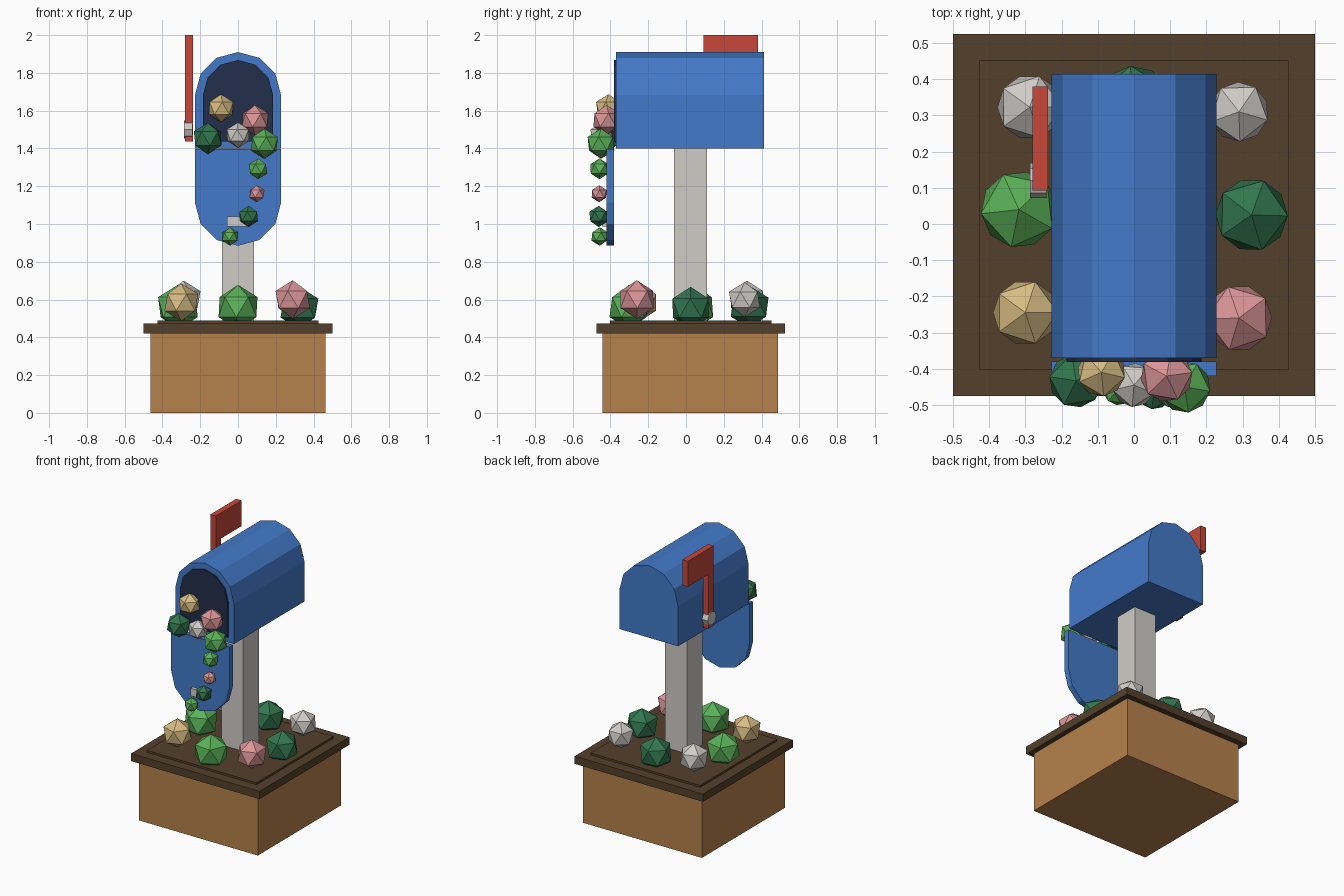
import bpy, bmesh, math, random
from mathutils import Matrix

if "Cube" in bpy.data.objects:
    bpy.data.objects.remove(bpy.data.objects["Cube"])

random.seed(4)


def lin(c):
    c /= 255
    return c / 12.92 if c <= 0.04045 else ((c + 0.055) / 1.055) ** 2.4


def material(name, r, g, b):
    m = bpy.data.materials.new(name)
    m.diffuse_color = (lin(r), lin(g), lin(b), 1)
    m.use_nodes = True
    m.node_tree.nodes["Principled BSDF"].inputs["Base Color"].default_value = m.diffuse_color
    return m


BLUE = material("blue", 68, 122, 202)
NAVY = material("navy", 34, 46, 74)
WOOD = material("wood", 182, 129, 76)
SOIL = material("dark_brown", 84, 64, 44)
PALE = material("pale_grey", 208, 204, 199)
RED = material("red", 200, 71, 58)
LEAF = material("light_green", 90, 177, 87)
DARK = material("dark_green", 50, 118, 78)
PINK = material("pink", 220, 150, 152)
TAN = material("tan", 216, 189, 131)


def finish(name, bm, mat):
    bmesh.ops.recalc_face_normals(bm, faces=bm.faces)
    me = bpy.data.meshes.new(name)
    bm.to_mesh(me)
    bm.free()
    me.materials.append(mat)
    ob = bpy.data.objects.new(name, me)
    bpy.context.collection.objects.link(ob)
    return ob


def box(name, x0, x1, y0, y1, z0, z1, mat):
    bm = bmesh.new()
    size = Matrix.Diagonal((x1 - x0, y1 - y0, z1 - z0, 1))
    mid = Matrix.Translation(((x0 + x1) / 2, (y0 + y1) / 2, (z0 + z1) / 2))
    bmesh.ops.create_cube(bm, size=1, matrix=mid @ size)
    return finish(name, bm, mat)


def prism(name, points, depth, mat):
    """Extrude a closed outline of 3D points along the depth vector."""
    bm = bmesh.new()
    face = bm.faces.new([bm.verts.new(p) for p in points])
    ext = bmesh.ops.extrude_face_region(bm, geom=[face], use_keep_orig=True)
    verts = [v for v in ext["geom"] if isinstance(v, bmesh.types.BMVert)]
    bmesh.ops.translate(bm, verts=verts, vec=depth)
    return finish(name, bm, mat)


def arch(name, r, z_flat, z_round, y0, y1, mat):
    """Arched slab: flat end at z_flat, half 12-gon centred at z_round."""
    s = 1 if z_round > z_flat else -1
    pts = [(-r, y0, z_flat), (r, y0, z_flat)]
    for i in range(7):
        a = math.pi * i / 6
        pts.append((r * math.cos(a), y0, z_round + s * r * math.sin(a)))
    return prism(name, pts, (0, y1 - y0, 0), mat)


def ball(name, x, y, z, r, mat):
    bm = bmesh.new()
    m = Matrix.Translation((x, y, z)) @ Matrix.Rotation(random.uniform(0, 6.28), 4, 'Z')
    bmesh.ops.create_icosphere(bm, subdivisions=1, radius=r, matrix=m)
    return finish(name, bm, mat)


# Planter and post
box("planter_box", -0.464, 0.464, -0.442, 0.486, 0, 0.42, WOOD)
box("planter_rim", -0.5, 0.5, -0.475, 0.525, 0.42, 0.474, SOIL)
box("soil", -0.427, 0.427, -0.403, 0.452, 0.47, 0.488, SOIL)
box("post", -0.085, 0.085, -0.063, 0.11, 0.48, 1.41, PALE)

# Mailbox body, dark opening, open door and latch
arch("mailbox_body", 0.228, 1.40, 1.682, -0.371, 0.414, BLUE)
arch("opening", 0.186, 1.437, 1.682, -0.382, -0.365, NAVY)
arch("door", 0.228, 1.397, 1.113, -0.42, -0.38, BLUE)
box("door_latch", -0.058, 0.058, -0.445, -0.415, 0.987, 1.04, PALE)

# Flag with its arm, and the pivot
outline = [(0.092, 1.437), (0.152, 1.437), (0.152, 1.82),
           (0.38, 1.82), (0.38, 2.0), (0.092, 2.0)]
prism("flag", [(-0.28, y, z) for y, z in outline], (0.043, 0, 0), RED)
pivot = [(-0.287, 0.12 + 0.048 * math.cos(i * math.pi / 4),
          1.5 + 0.048 * math.sin(i * math.pi / 4)) for i in range(8)]
prism("flag_pivot", pivot, (0.045, 0, 0), PALE)

# Planter flowers and leaves in a ring: x, y, z, radius
ring = [(0, -0.30, 0.56, 0.118, LEAF), (0.29, -0.26, 0.60, 0.102, PINK),
        (0.325, 0.025, 0.555, 0.112, DARK), (0.29, 0.31, 0.60, 0.092, PALE),
        (0, 0.337, 0.56, 0.112, DARK), (-0.288, 0.323, 0.60, 0.10, PALE),
        (-0.318, 0.04, 0.56, 0.118, LEAF), (-0.30, -0.245, 0.585, 0.10, TAN)]
for i, b in enumerate(ring):
    ball(f"planter_plant_{i + 1}", *b)

# Bouquet in the opening and the trail down the door
spill = [(-0.09, -0.41, 1.613, 0.074, TAN), (0.09, -0.42, 1.55, 0.08, PINK),
         (0, -0.445, 1.47, 0.068, PALE), (-0.16, -0.433, 1.453, 0.083, DARK),
         (0.14, -0.45, 1.425, 0.08, LEAF), (0.106, -0.458, 1.292, 0.055, LEAF),
         (0.10, -0.46, 1.16, 0.045, PINK), (0.056, -0.462, 1.04, 0.056, DARK),
         (-0.042, -0.457, 0.934, 0.049, LEAF)]
for i, b in enumerate(spill):
    ball(f"mailbox_plant_{i + 1}", *b)
